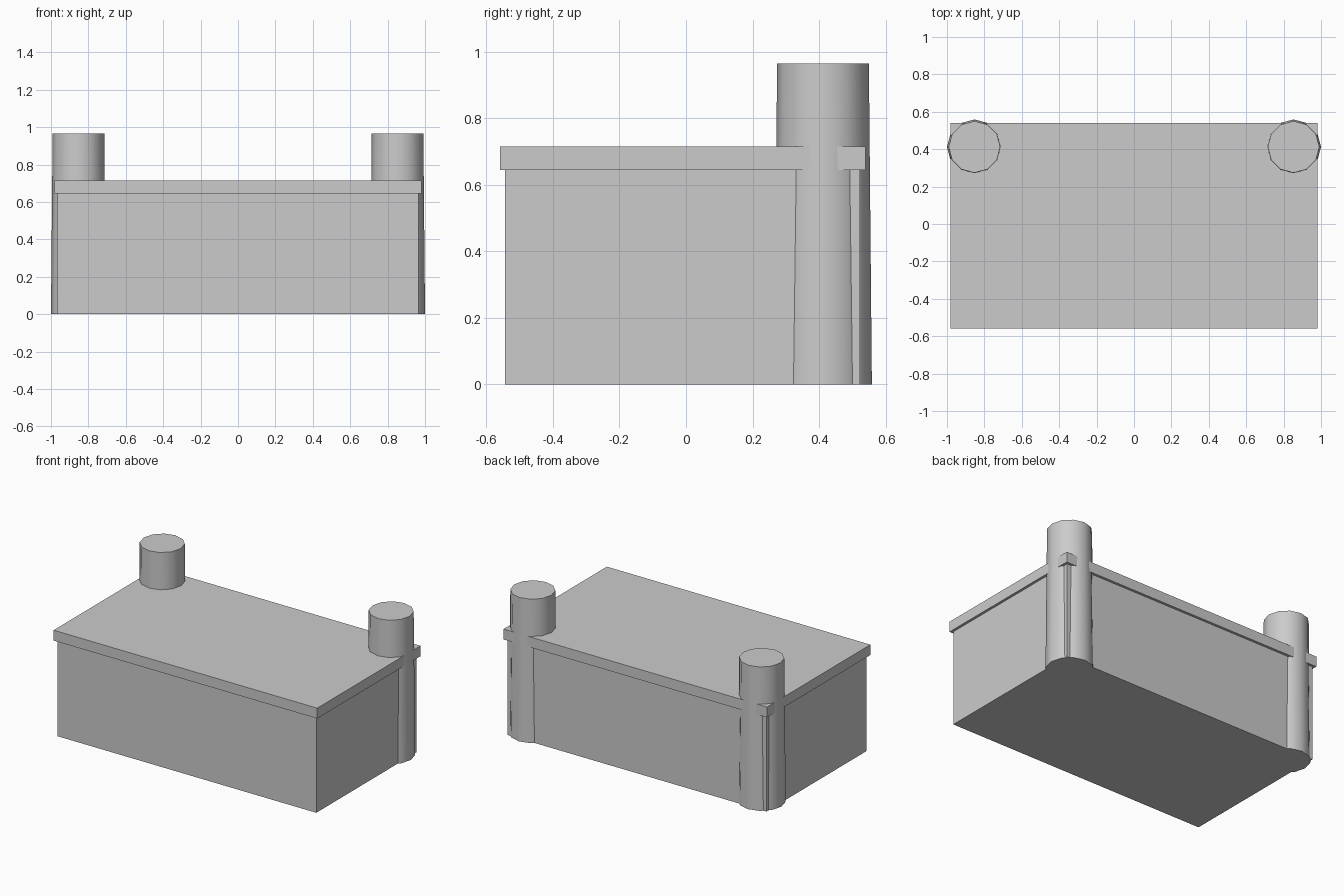
import bpy, math

cube = bpy.data.objects.get("Cube")
if cube:
    bpy.data.objects.remove(cube, do_unlink=True)

grey = bpy.data.materials.new("plain_grey")
grey.use_nodes = True
colour = (0.6, 0.6, 0.6, 1)
grey.diffuse_color = colour
grey.node_tree.nodes["Principled BSDF"].inputs["Base Color"].default_value = colour


def box(name, x, y0, y1, z0, z1):
    """Box symmetric in x, spanning the given y and z ranges."""
    bpy.ops.mesh.primitive_cube_add(size=1, location=(0, (y0 + y1) / 2, (z0 + z1) / 2))
    ob = bpy.context.object
    ob.name = name
    ob.scale = (2 * x, y1 - y0, z1 - z0)
    bpy.ops.object.transform_apply(location=False, rotation=False, scale=True)
    ob.data.materials.append(grey)


def post(name, side):
    """Slightly tapered twelve-sided corner post, a vertex on each axis."""
    height = 0.965
    bpy.ops.mesh.primitive_cone_add(vertices=12, radius1=0.147, radius2=0.138,
                                    depth=height, location=(side * 0.853, 0.412, height / 2))
    ob = bpy.context.object
    ob.name = name
    ob.data.materials.append(grey)
    bpy.ops.object.shade_smooth_by_angle(angle=math.radians(35))


# Main block and overhanging top slab
box("body", 0.965, -0.545, 0.523, 0, 0.645)
box("top_slab", 0.982, -0.56, 0.54, 0.645, 0.715)

# Rear corner posts
post("left_post", 1)
post("right_post", -1)
